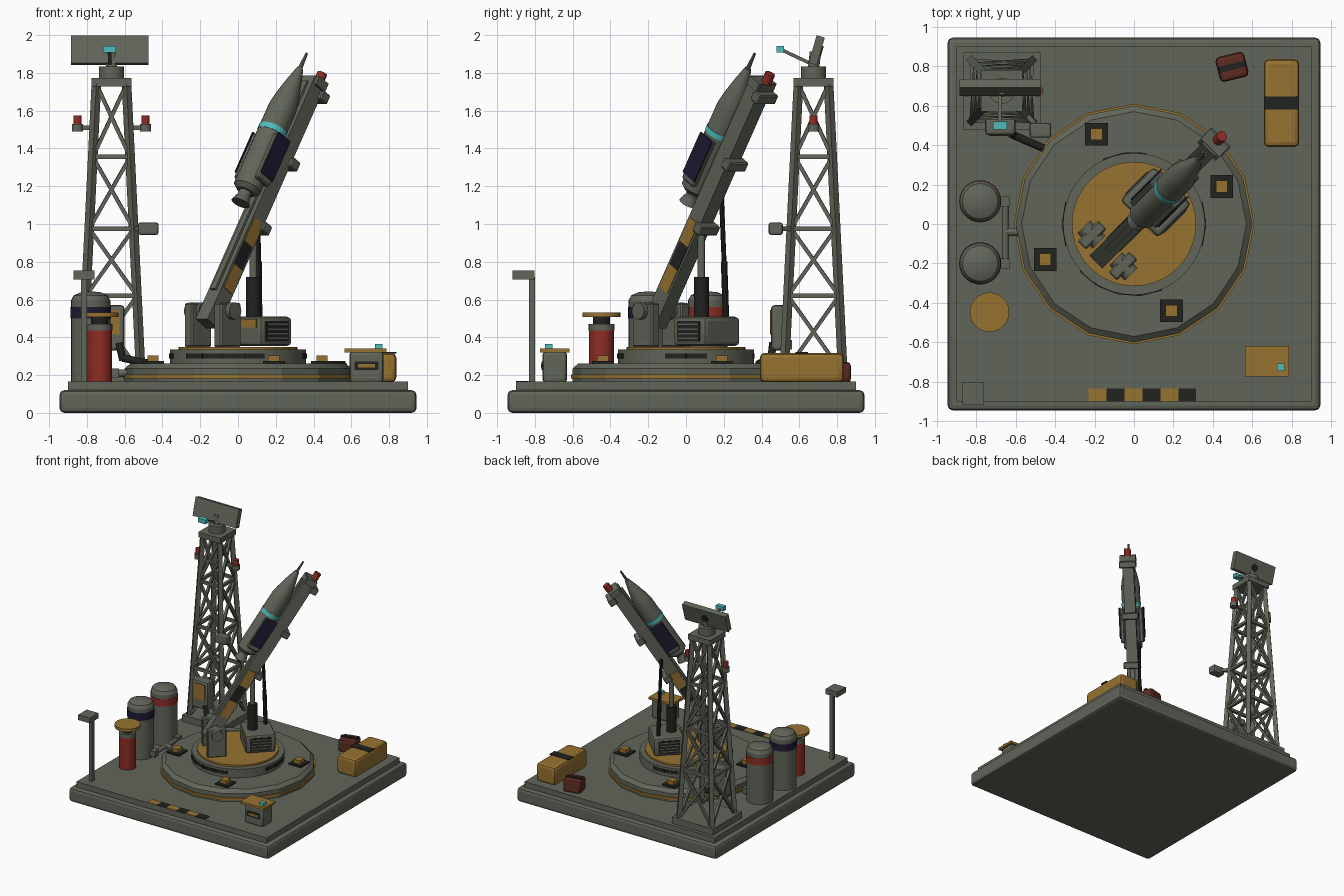
import bpy, bmesh, math
from math import radians, cos, sin, pi
from mathutils import Matrix, Vector

if "Cube" in bpy.data.objects:
    bpy.data.objects.remove(bpy.data.objects["Cube"])


def material(name, rgb):
    m = bpy.data.materials.new(name)
    m.use_nodes = True
    m.diffuse_color = (*rgb, 1)
    m.node_tree.nodes["Principled BSDF"].inputs["Base Color"].default_value = (*rgb, 1)
    return m


GREY = material("olive_grey", (.12, .13, .10))
ORANGE = material("ochre", (.31, .17, .03))
RED = material("signal_red", (.27, .026, .018))
BROWN = material("rust_brown", (.11, .025, .016))
CYAN = material("cyan", (.08, .5, .5))
NAVY = material("navy", (.013, .011, .035))
BLACK = material("black", (.016, .016, .015))

I = Matrix.Identity(4)
move = Matrix.Translation


def turn(deg, axis):
    return Matrix.Rotation(radians(deg), 4, axis)


def finish(name, bm, mat, M):
    bmesh.ops.recalc_face_normals(bm, faces=bm.faces)
    bm.transform(M)
    me = bpy.data.meshes.new(name)
    bm.to_mesh(me)
    bm.free()
    me.materials.append(mat)
    me.shade_smooth()
    me.set_sharp_from_angle(angle=radians(21))
    ob = bpy.data.objects.new(name, me)
    bpy.context.collection.objects.link(ob)
    return ob


def box(name, c, size, mat, bevel=0, M=I, seg=2):
    bm = bmesh.new()
    bmesh.ops.create_cube(bm, size=1, matrix=Matrix.Diagonal((*size, 1)))
    if bevel:
        bmesh.ops.bevel(bm, geom=bm.edges[:], offset=bevel, segments=seg,
                        profile=.5, affect='EDGES')
    return finish(name, bm, mat, M @ move(c))


def lathe(name, profile, mat, seg=24, M=I):
    bm = bmesh.new()
    rings = [[bm.verts.new((r * cos(2 * pi * i / seg), r * sin(2 * pi * i / seg), z))
              for i in range(seg)] for r, z in profile]
    for a, b in zip(rings, rings[1:]):
        for i in range(seg):
            j = (i + 1) % seg
            bm.faces.new((a[i], a[j], b[j], b[i]))
    bm.faces.new(rings[0][::-1])
    bm.faces.new(rings[-1])
    return finish(name, bm, mat, M)


def disc(name, x, y, r, z0, z1, mat, seg=24, M=I):
    return lathe(name, [(r, z0), (r, z1)], mat, seg, M @ move((x, y, 0)))


def along(a, b):
    d = Vector(b) - Vector(a)
    return move(a) @ d.to_track_quat('Z', 'Y').to_matrix().to_4x4(), d.length


def rod(name, a, b, r, mat, seg=12, M=I):
    A, n = along(a, b)
    return lathe(name, [(r, 0), (r, n)], mat, seg, M @ A)


def bar(name, a, b, w, mat=GREY):
    A, n = along(a, b)
    return box(name, (0, 0, n / 2), (w, w, n), mat, M=A)


# Base slabs and floor markings
box("base_slab", (0, 0, .06), (1.89, 1.89, .12), GREY, .025)
box("base_deck", (0, 0, .14), (1.8, 1.8, .05), GREY)
for i in range(6):
    box("floor_stripe", (-.185 + .091 * i, -.866, .166), (.091, .066, .008),
        BLACK if i % 2 else ORANGE)

# Turntable
lathe("turntable", [(.6, .16), (.6, .235), (.57, .262)], GREY, 16)
disc("turntable_trim", 0, 0, .61, .182, .202, ORANGE, 16)
disc("rotating_ring", 0, 0, .36, .26, .335, GREY, 40)
disc("rotating_plate", 0, 0, .315, .33, .35, ORANGE, 40)
for a in (0, 98, 180, 239, 275):
    for k in (-9, 9):
        box("ring_vent", (.358, 0, .302), (.008, .11, .026), BLACK, M=turn(a + k, 'Z'))
for x, y in ((-.19, .455), (.445, .19), (.19, -.44), (-.45, -.18)):
    box("pad", (x, y, .267), (.115, .115, .014), BLACK)
    box("pad_block", (x, y, .283), (.06, .06, .044), ORANGE)

# Launcher frames: yawed turntable frame and tilted rail frame
YAW = turn(45, 'Z')
TILT = YAW @ move((-.19, 0, .54)) @ turn(-58, 'Y')
for s in (-1, 1):
    box("pivot_bracket", (-.19, s * .11, .465), (.15, .06, .235), GREY, .008, YAW, 1)
    rod("pivot_pin", (-.19, s * .06, .54), (-.19, s * .17, .54), .045, GREY, 16, YAW)
    for i, m in enumerate((ORANGE, BLACK, ORANGE)):
        box("rail_stripe", (.2 + .145 * i, s * .046, 0), (.145, .006, .07), m, M=TILT)
box("rail", (.68, 0, 0), (1.52, .09, .095), GREY, M=TILT)
box("rail_top_guide", (.75, 0, .052), (1.3, .035, .02), GREY, M=TILT)
for s in (.55, .95, 1.37):
    box("rail_clamp", (s, 0, -.06), (.055, .14, .06), GREY, .006, TILT, 1)
box("rail_end", (1.42, 0, -.005), (.05, .13, .08), GREY, M=TILT)
rod("rail_light", (1.44, 0, -.03), (1.5, 0, -.03), .028, RED, 12, TILT)

# Rocket
ROCKET = TILT @ move((0, 0, .125)) @ turn(90, 'Y')
lathe("rocket_body", [(.05, .665), (.076, .69), (.076, 1.19), (.066, 1.25),
                      (.042, 1.35), (.018, 1.435)], GREY, 24, ROCKET)
lathe("rocket_nozzle", [(.052, .595), (.034, .64), (.034, .68)], GREY, 20, ROCKET)
lathe("rocket_probe", [(.012, 1.43), (.007, 1.53)], GREY, 8, ROCKET)
disc("rocket_band", 0, 0, .079, 1.025, 1.055, CYAN, 24, ROCKET)
for s in (-1, 1):
    box("side_pod", (.87, s * .077, .115), (.28, .035, .1), GREY, .008, TILT, 1)
    box("side_panel", (.89, s * .097, .115), (.25, .009, .1), NAVY, M=TILT)

# Equipment cabinet and lifting cylinder
box("cabinet", (.156, 0, .432), (.24, .27, .155), GREY, .022, YAW)
for s in (-1, 1):
    box("cabinet_vent", (.156, s * .135, .432), (.17, .008, .11), BLACK, M=YAW)
    for i in range(4):
        box("vent_slat", (.156, s * .139, .396 + .024 * i), (.15, .006, .008), GREY, M=YAW)
box("cabinet_plate", (.035, -.05, .475), (.008, .11, .045), ORANGE, M=YAW)
rod("lift_cylinder", (.115, 0, .5), (.115, 0, .72), .04, BLACK, 16, YAW)
rod("lift_rod", (.115, 0, .7), (.115, 0, 1.03), .02, GREY, 12, YAW)
rod("feed_hose_lower", (.23, .07, .49), (.22, .065, .8), .017, BLACK, 10, YAW)
rod("feed_hose_upper", (.22, .065, .8), (.205, .06, 1.15), .013, BLACK, 10, YAW)

# Lattice tower
TX, TY = -.67, .675
box("tower_foot", (TX, TY, .19), (.39, .39, .06), GREY)
levels = (.21, .62, .975, 1.355, 1.74)


def corner(i, z):
    h = .155 - .075 * (z - .21) / 1.53
    sx, sy = ((-1, -1), (1, -1), (1, 1), (-1, 1))[i % 4]
    return TX + sx * h, TY + sy * h, z


for i in range(4):
    bar("tower_leg", corner(i, .2), corner(i, 1.74), .036)
    for lo, hi in zip(levels, levels[1:]):
        bar("tower_brace", corner(i, lo), corner(i + 1, hi), .02)
        bar("tower_brace", corner(i + 1, lo), corner(i, hi), .02)
        bar("tower_rung", corner(i, hi), corner(i + 1, hi), .024)
box("tower_cap", (TX, TY, 1.75), (.21, .21, .045), GREY)
disc("tower_turret", TX, TY, .066, 1.76, 1.835, GREY)
for s in (-1, 1):
    bar("lamp_arm", (TX + s * .08, TY, 1.51), (TX + s * .2, TY, 1.51), .024)
    disc("lamp_socket", TX + s * .18, TY, .03, 1.49, 1.53, GREY, 12)
    disc("lamp", TX + s * .18, TY, .022, 1.53, 1.575, RED, 12)

# Radar panel with its feed
rod("radar_neck", (TX, TY, 1.82), (TX, TY + .01, 1.91), .03, GREY)
PANEL = move((-.68, .692, 1.92)) @ turn(-16, 'X')
box("radar_panel", (0, 0, 0), (.41, .045, .152), GREY, M=PANEL)
rod("radar_hub", (0, .02, 0), (0, .03, 0), .03, BLACK, 12, PANEL)
bar("radar_feed_arm", (-.68, .68, 1.84), (-.68, .51, 1.92), .018)
box("radar_feed", (-.68, .5, 1.925), (.07, .04, .036), CYAN, M=I)

# Tower boxes and cable
bar("sensor_arm", (-.56, .575, .975), (-.49, .49, .975), .025)
box("sensor_box", (-.475, .475, .975), (.108, .075, .066), GREY, .012)
box("tower_cabinet", (-.678, .495, .45), (.155, .09, .24), GREY, .018)
box("tower_cabinet_door", (-.678, .449, .48), (.1, .008, .13), ORANGE)
for z in (.36, .54):
    bar("cabinet_mount", (-.68, .53, z), (-.68, .56, z), .05)
rod("cable_drop", (-.63, .46, .37), (-.61, .45, .28), .02, BLACK)
rod("cable_run", (-.61, .45, .29), (-.46, .385, .26), .02, BLACK)

# Storage tanks and piping
for y, m in ((-.2, NAVY), (.115, RED)):
    lathe("tank", [(.104, .16), (.104, .595), (.09, .622), (.055, .638), (.01, .643)],
          GREY, 28, move((-.78, y, 0)))
    disc("tank_band", -.78, y, .107, .5, .56, m, 28)
    rod("tank_outlet", (-.7, y, .21), (-.65, y, .21), .02, GREY)
    box("tank_valve", (-.652, y, .21), (.045, .05, .05), GREY)
rod("pipe_manifold", (-.652, -.2, .21), (-.652, .115, .21), .018, GREY)
rod("pipe_feed", (-.652, -.04, .21), (-.575, -.04, .21), .02, GREY)

# Red bollard with flat cap
for name, r, a, b, m in (("bollard", .066, .16, .435, RED), ("bollard_collar", .068, .435, .47, GREY),
                         ("bollard_neck", .045, .47, .51, BLACK), ("bollard_cap", .1, .507, .532, ORANGE)):
    disc(name, -.733, -.447, r, a, b, m)

# Lamp post
bar("post", (-.815, -.815, .16), (-.815, -.815, .72), .03)
box("post_head", (-.815, -.86, .73), (.11, .115, .045), GREY)

# Control console
box("console", (.68, -.695, .243), (.18, .13, .165), GREY, .018)
box("console_lid", (.675, -.695, .33), (.222, .155, .02), ORANGE)
box("console_panel", (.68, -.76, .25), (.125, .008, .045), BLACK)
box("console_label", (.68, -.764, .25), (.09, .006, .018), ORANGE)
box("console_button", (.745, -.727, .352), (.038, .038, .026), CYAN)

# Crates
box("long_crate", (.748, .613, .24), (.18, .445, .155), ORANGE, .025)
box("long_crate_strap", (.748, .613, .318), (.18, .066, .008), BLACK)
SMALL = move((.497, .797, 0)) @ turn(14, 'Z')
box("small_crate", (0, 0, .215), (.15, .13, .11), BROWN, .022, SMALL)
box("small_crate_strap", (0, 0, .271), (.14, .03, .008), BLACK, M=SMALL)
